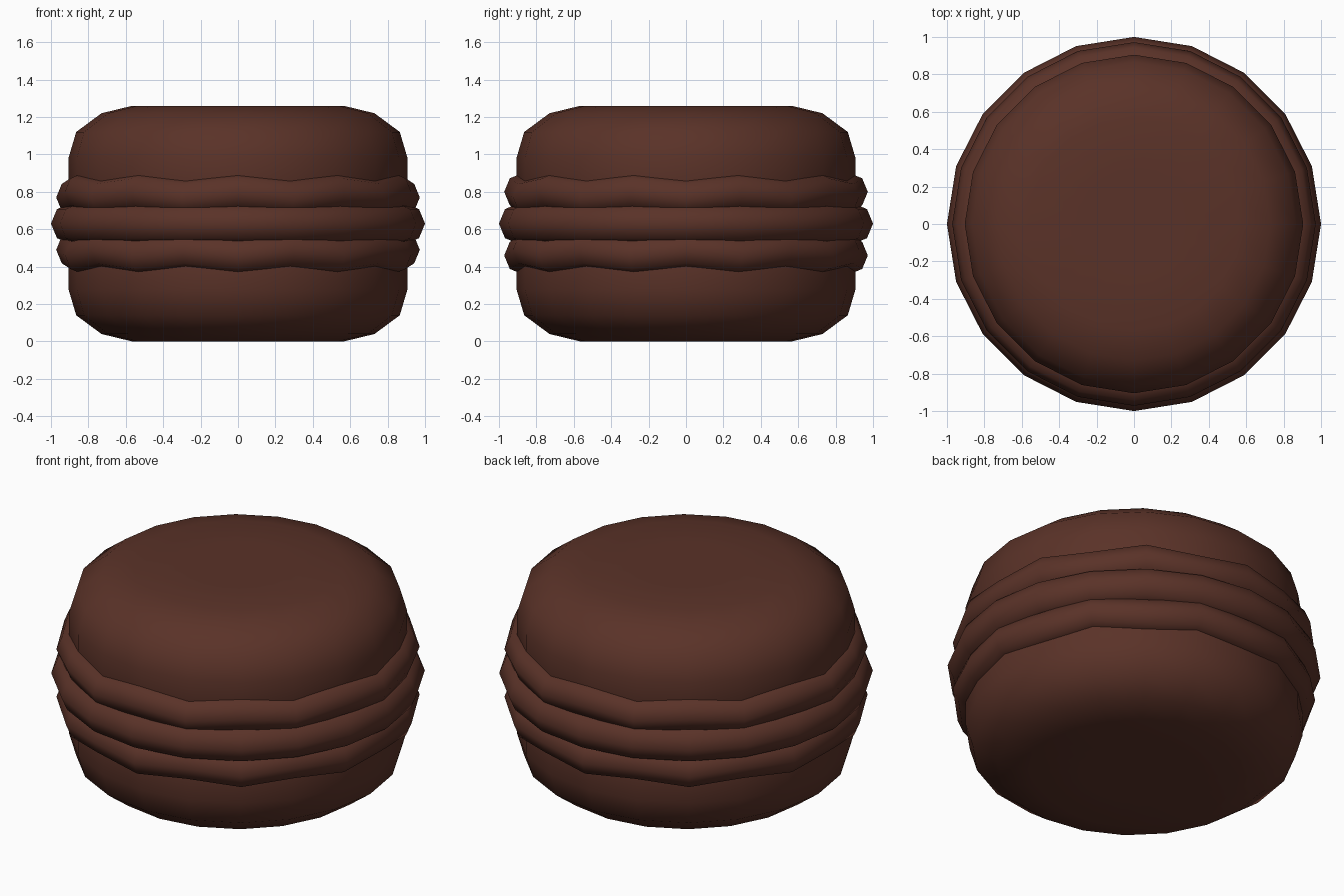
import bpy, bmesh, math

if "Cube" in bpy.data.objects:
    bpy.data.objects.remove(bpy.data.objects["Cube"], do_unlink=True)

SIDES = 20
MID = 0.63  # height of the symmetry plane

chocolate = bpy.data.materials.new("chocolate_brown")
chocolate.use_nodes = True
colour = (0.102, 0.032, 0.021, 1)
chocolate.diffuse_color = colour
chocolate.node_tree.nodes["Principled BSDF"].inputs["Base Color"].default_value = colour


def lathe(name, profile, closed=False, wave=0.0):
    """Revolve (radius, z) points; wave lifts alternate columns up and down."""
    bm = bmesh.new()
    columns = []
    for i in range(SIDES):
        a = math.tau * i / SIDES
        lift = wave if i % 2 else -wave
        columns.append([bm.verts.new((r * math.cos(a), r * math.sin(a), z + lift))
                        for r, z in profile])
    n = len(profile)
    for i in range(SIDES):
        c, d = columns[i], columns[(i + 1) % SIDES]
        for j in range(n if closed else n - 1):
            k = (j + 1) % n
            bm.faces.new((c[j], d[j], d[k], c[k]))
    if not closed:
        for j in (0, n - 1):
            bm.faces.new([c[j] for c in columns])
    bmesh.ops.recalc_face_normals(bm, faces=bm.faces)
    mesh = bpy.data.meshes.new(name)
    bm.to_mesh(mesh)
    bm.free()
    mesh.materials.append(chocolate)
    mesh.shade_smooth()
    obj = bpy.data.objects.new(name, mesh)
    bpy.context.collection.objects.link(obj)
    return obj


def ring(name, radius, thickness, z, wave=0.0):
    """Eight-sided torus."""
    section = [(radius + thickness * math.cos(math.tau * k / 8),
                z + thickness * math.sin(math.tau * k / 8)) for k in range(8)]
    return lathe(name, section, closed=True, wave=wave)


# Domed shells, mirrored about the middle (heights relative to it)
dome = [(0.88, 0.1), (0.905, 0.16), (0.905, 0.355), (0.865, 0.49),
        (0.73, 0.59), (0.565, 0.63), (0.28, 0.63)]
for side, label in ((1, "top"), (-1, "bottom")):
    lathe(label + "_shell", [(r, MID + side * h) for r, h in dome])
    # Ruffled edge of each shell
    ring(label + "_ruffle", 0.87, 0.102, MID + side * 0.155, wave=side * 0.015)

# Filling between the shells
ring("filling", 0.89, 0.11, MID)
